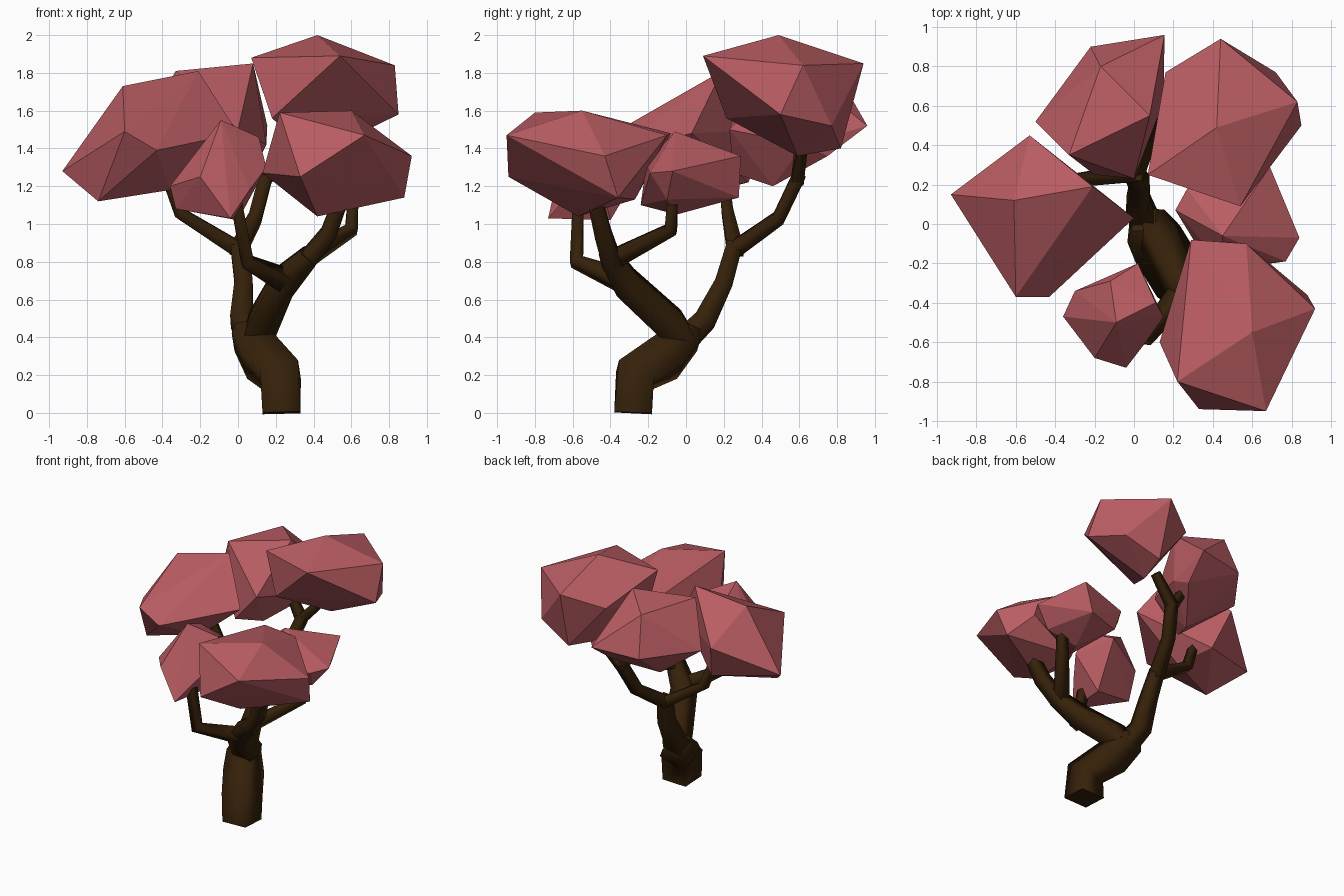
import bpy, bmesh
from mathutils import Vector
import math


def colour(name, rgb):
    m = bpy.data.materials.new(name)
    m.diffuse_color = (*rgb, 1)
    return m


LEAF = colour("dusty_rose", (0.49, 0.11, 0.125))
BARK = colour("dark_bark", (0.036, 0.015, 0.003))


def finish(bm, name, mat):
    bmesh.ops.recalc_face_normals(bm, faces=bm.faces)
    me = bpy.data.meshes.new(name)
    bm.to_mesh(me)
    bm.free()
    me.materials.append(mat)
    ob = bpy.data.objects.new(name, me)
    bpy.context.collection.objects.link(ob)


def limb(name, path):
    """Tapered square tube through (x, y, z, half width) points, smooth sides, flat caps."""
    bm = bmesh.new()
    pts = [Vector(p[:3]) for p in path]
    rings = []
    for i, p in enumerate(pts):
        a = (p - pts[i - 1]).normalized() if i else Vector()
        b = (pts[i + 1] - p).normalized() if i < len(pts) - 1 else Vector()
        q = Vector((0, 0, 1)).rotation_difference(a + b)
        h = path[i][3]
        rings.append([bm.verts.new(p + q @ Vector((h * sx, h * sy, 0)))
                      for sx, sy in ((1, 1), (-1, 1), (-1, -1), (1, -1))])
    for lo, hi in zip(rings, rings[1:]):
        for k in range(4):
            n = (k + 1) % 4
            bm.faces.new((lo[k], lo[n], hi[n], hi[k])).smooth = True
    bm.faces.new(rings[0])
    bm.faces.new(rings[-1])
    finish(bm, name, BARK)


def foliage(name, corners):
    """Faceted convex clump wrapped around a few corner points."""
    bm = bmesh.new()
    for c in corners:
        bm.verts.new(c)
    bmesh.ops.convex_hull(bm, input=bm.verts)
    loose = [v for v in bm.verts if not v.link_faces]
    bmesh.ops.delete(bm, geom=loose, context='VERTS')
    finish(bm, name, LEAF)


# Trunk and the two main boughs
limb("trunk", [(.23, -.28, 0, .10), (.225, -.27, .20, .105),
               (.12, -.10, .30, .105), (.06, -.01, .40, .09), (.05, .02, .46, .06)])
limb("front_bough", [(.09, -.01, .37, .07), (.13, -.08, .47, .08), (.24, -.32, .69, .07),
                     (.38, -.41, .83, .05)])
limb("back_bough", [(.08, -.05, .34, .065), (.02, .10, .49, .06), (.03, .20, .69, .048),
                    (0, .26, .90, .042)])

# Twigs reaching into each clump
limb("front_twig", [(.25, -.34, .70, .05), (.05, -.58, .80, .035), (-.01, -.57, 1.12, .03)])
limb("front_right_twig", [(.35, -.39, .79, .05), (.48, -.44, .95, .045), (.57, -.50, 1.2, .037)])
limb("right_twig", [(.35, -.39, .81, .042), (.60, -.08, .97, .034), (.61, -.07, 1.15, .028)])
limb("left_twig", [(.01, .26, .86, .042), (-.31, .22, 1.06, .031), (-.38, .20, 1.25, .026)])
limb("back_twig", [(0, .25, .86, .042), (.09, .49, 1.03, .036), (.15, .60, 1.26, .035)])
limb("back_right_twig", [(.14, .59, 1.23, .034), (.32, .62, 1.42, .026)])
limb("back_left_twig", [(.14, .59, 1.23, .034), (.05, .60, 1.38, .026)])

# Foliage clumps
foliage("back_right_clump", [
    (.42, .49, 2.0), (.07, .25, 1.88), (.54, .09, 1.89), (.83, .62, 1.84),
    (.85, .50, 1.58), (.44, .94, 1.85), (.16, .77, 1.75), (.72, .77, 1.52),
    (.18, .215, 1.56), (.40, .59, 1.36), (.45, .82, 1.40)])
foliage("back_left_clump", [
    (-.33, .35, 1.81), (.08, .55, 1.85), (-.17, .80, 1.80), (-.50, .52, 1.50),
    (-.22, .90, 1.50), (.155, .96, 1.52), (0, .23, 1.50), (-.10, .46, 1.20),
    (-.20, .25, 1.27), (.12, .75, 1.36), (.15, .62, 1.42)])
foliage("left_clump", [
    (-.61, .12, 1.73), (-.21, .19, 1.81), (-.93, .15, 1.28), (-.53, .45, 1.50),
    (-.60, -.37, 1.49), (-.43, -.37, 1.39), (0, .03, 1.48), (-.74, -.08, 1.12),
    (-.36, .05, 1.18), (-.45, .33, 1.22)])
foliage("front_clump", [
    (-.09, -.50, 1.55), (-.12, -.29, 1.46), (.11, -.40, 1.46), (.15, -.47, 1.30),
    (.02, -.20, 1.36), (-.30, -.34, 1.27), (-.36, -.47, 1.20), (-.20, -.68, 1.25),
    (-.04, -.73, 1.03), (.06, -.60, 1.18), (-.33, -.45, 1.08), (0, -.40, 1.02)])
foliage("front_right_clump", [
    (.60, -.55, 1.60), (.22, -.80, 1.59), (.67, -.95, 1.47), (.33, -.94, 1.25),
    (.13, -.60, 1.27), (.29, -.08, 1.48), (.57, -.10, 1.47), (.92, -.43, 1.36),
    (.88, -.36, 1.14), (.42, -.57, 1.04), (.35, -.27, 1.13)])
foliage("right_clump", [
    (.45, -.06, 1.49), (.69, .29, 1.36), (.84, -.07, 1.28), (.77, -.19, 1.27),
    (.21, .07, 1.30), (.40, -.24, 1.10), (.45, -.21, 1.32), (.50, -.05, 1.05),
    (.62, .28, 1.14), (.27, .18, 1.32), (.35, .20, 1.13), (.72, -.10, 1.13)])
